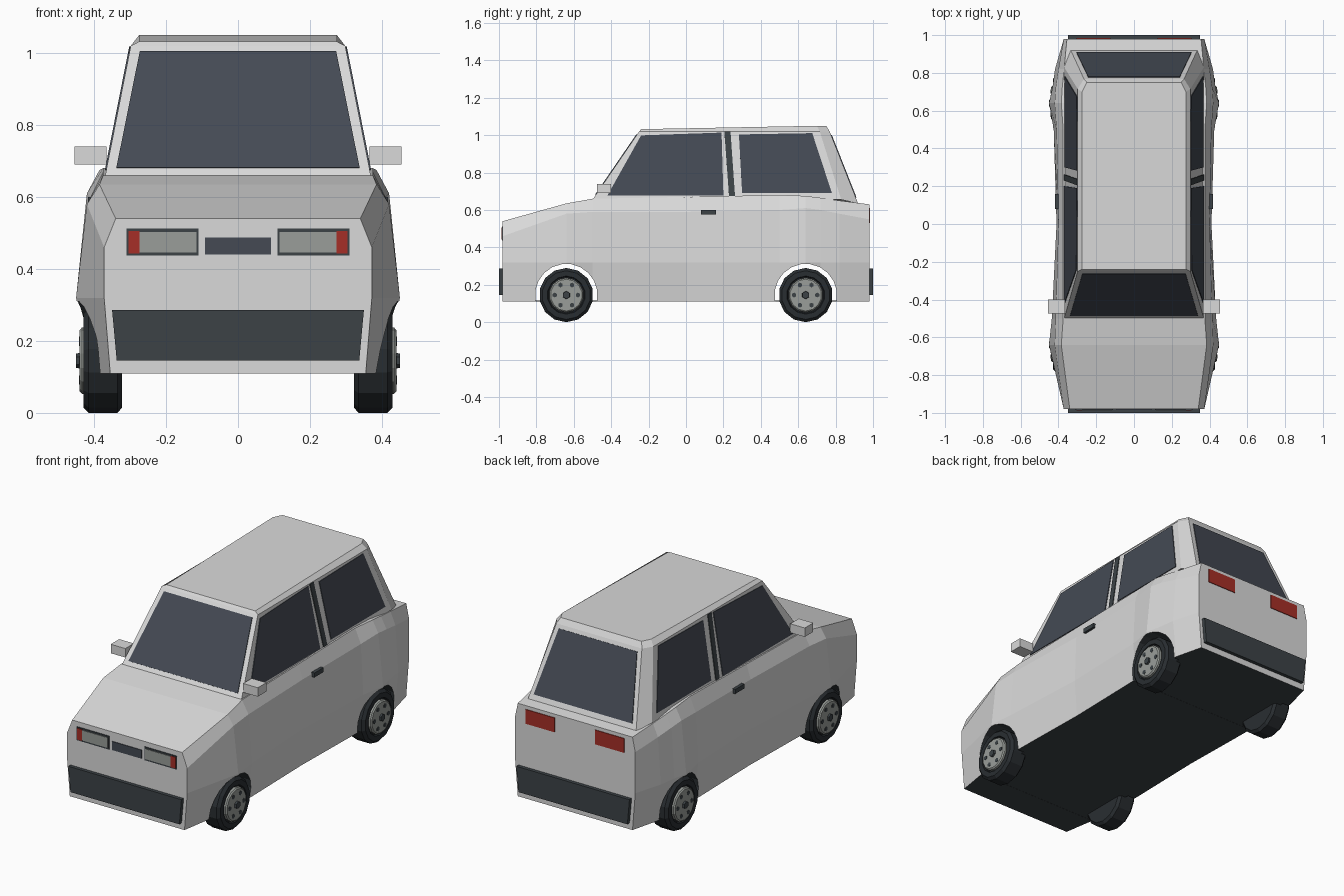
import bpy, bmesh, math
from mathutils import Vector

cube = bpy.data.objects.get("Cube")
if cube:
    bpy.data.objects.remove(cube, do_unlink=True)


def material(name, r, g, b):
    m = bpy.data.materials.new(name)
    m.use_nodes = True
    m.diffuse_color = (r, g, b, 1)
    m.node_tree.nodes["Principled BSDF"].inputs["Base Color"].default_value = (r, g, b, 1)
    return m


PAINT = material("white paint", .70, .70, .70)
GLASS = material("tinted glass", .058, .068, .088)
TRIM = material("dark trim", .045, .055, .062)
RUBBER = material("tyre rubber", .022, .027, .031)
METAL = material("grey lens and rim", .32, .34, .32)
RED = material("red lamp", .38, .028, .02)


def finish(name, bm, *mats):
    bmesh.ops.recalc_face_normals(bm, faces=bm.faces)
    mesh = bpy.data.meshes.new(name)
    bm.to_mesh(mesh)
    bm.free()
    for m in mats:
        mesh.materials.append(m)
    ob = bpy.data.objects.new(name, mesh)
    bpy.context.collection.objects.link(ob)
    return ob


def loft(name, rings, *mats):
    """Join closed rings of points and cap both ends."""
    bm = bmesh.new()
    rows = [[bm.verts.new(p) for p in ring] for ring in rings]
    n = len(rows[0])
    for a, b in zip(rows, rows[1:]):
        for i in range(n):
            j = (i + 1) % n
            bm.faces.new((a[i], a[j], b[j], b[i]))
    bm.faces.new(rows[0])
    bm.faces.new(rows[-1])
    return finish(name, bm, *mats)


def plate(name, pts, mat, thick=.008):
    """Flat panel centred on the plane of its corners."""
    pts = [Vector(p) for p in pts]
    n = (pts[1] - pts[0]).cross(pts[2] - pts[0]).normalized() * thick / 2
    return loft(name, [[p - n for p in pts], [p + n for p in pts]], mat)


def end_plate(name, x0, x1, z0, z1, y, mat, thick=.008):
    return plate(name, [(x0, y, z0), (x1, y, z0), (x1, y, z1), (x0, y, z1)], mat, thick)


def box(name, lo, hi, mat):
    (a, b, c), (d, e, f) = lo, hi
    return loft(name, [[(a, b, z), (d, b, z), (d, e, z), (a, e, z)] for z in (c, f)], mat)


def lathe(name, profile, segs, mat, side, y, z):
    """Turn (x, radius) pairs about an axle along x."""
    return loft(name, [[(side * x, y + r * math.cos(math.tau * (i + .5) / segs),
                         z + r * math.sin(math.tau * (i + .5) / segs))
                        for i in range(segs)] for x, r in profile], mat)


AXLE, HUB_Z, FLOOR, ARCH = .64, .145, .11, .167

# Lower body: y, sill x, flank x, (upper x, z), (shoulder x, z)
sections = [
    (-.98, .355, .372, (.372, .46), (.34, .54)),
    (-.64, .41, .45, (.42, .58), (.385, .635)),
    (-.50, .405, .435, (.415, .59), (.375, .66)),
    (0, .395, .41, (.40, .59), (.375, .67)),
    (.50, .405, .425, (.41, .60), (.375, .68)),
    (.64, .41, .45, (.42, .61), (.385, .675)),
    (.72, .405, .432, (.415, .60), (.38, .665)),
    (.82, .395, .418, (.40, .58), (.37, .65)),
    (.98, .355, .372, (.372, .55), (.355, .63))]
rings = []
for y, sill, flank, upper, shoulder in sections:
    half = [(sill, FLOOR), (flank, .32), upper, shoulder]
    rings.append([(x, y, z) for x, z in half] + [(-x, y, z) for x, z in reversed(half)])
body = loft("body", rings, PAINT, TRIM)

# Wheel arches cut through the body
for y in (-AXLE, AXLE):
    cutter = lathe("arch_cutter", [(-.6, ARCH), (.6, ARCH)], 20, TRIM, 1, y, HUB_Z)
    cutter.hide_render = True
    mod = body.modifiers.new("arch", "BOOLEAN")
    mod.object, mod.operation, mod.solver = cutter, "DIFFERENCE", "EXACT"
    bpy.context.view_layer.update()
    cut = bpy.data.meshes.new_from_object(
        body.evaluated_get(bpy.context.evaluated_depsgraph_get()))
    body.modifiers.clear()
    body.data = cut
    bpy.data.objects.remove(cutter, do_unlink=True)
body.data.name = "body"

# Dark underside and arch linings
for f in body.data.polygons:
    c = f.center
    lining = math.hypot(abs(c.y) - AXLE, c.z - HUB_Z) < ARCH + .003 and abs(f.normal.x) < .2
    f.material_index = 1 if lining or f.normal.z < -.9 else 0
box("floor_pan", (-.36, -.9, FLOOR + .001), (.36, .9, FLOOR + .006), TRIM)

# Cabin with chamfered rear pillars and roof edges
BELT, EAVE = .655, 1.02


def cabin_ring(front, side, rear):
    pts = [front, side, rear]
    return pts + [(-x, y, z) for x, y, z in reversed(pts)]


loft("cabin", [
    cabin_ring((.37, -.5, BELT), (.37, .83, BELT), (.335, .92, .635)),
    cabin_ring((.298, -.25, EAVE), (.298, .715, EAVE), (.265, .768, EAVE)),
    cabin_ring((.275, -.24, 1.032), (.275, .70, 1.05), (.25, .75, 1.05))], PAINT)


def slope(a, b, z, z0=BELT):
    return a + (b - a) * (z - z0) / (EAVE - z0)


# Windscreen and rear window
def screen(name, y0, y1, z0, low, high):
    pts = [(x, slope(y0, y1, z, z0), z)
           for x, z in (low, high, (-high[0], high[1]), (-low[0], low[1]))]
    plate(name, pts, GLASS)


screen("windscreen", -.5, -.25, BELT, (.338, .68), (.273, 1.003))
screen("rear_window", .92, .768, .635, (.305, .665), (.242, 1.0))

# Side windows and the dark door pillar as (y, z) outlines
side_panels = {
    "front_window": ([(-.42, .677), (.20, .677), (.19, 1.013), (-.24, .998)], GLASS),
    "pillar_strip": ([(.23, .675), (.262, .675), (.238, 1.018), (.205, 1.018)], TRIM),
    "back_window": ([(.30, .69), (.78, .69), (.675, 1.01), (.283, 1.003)], GLASS)}

for side, tag in ((1, "left"), (-1, "right")):
    for name, (outline, mat) in side_panels.items():
        plate(f"{tag}_{name}", [(side * slope(.37, .298, z), y, z) for y, z in outline], mat)

    # Mirrors and door handles
    lo, hi = sorted((side * .365, side * .455))
    box(f"{tag}_mirror", (lo, -.475, .69), (hi, -.40, .74), PAINT)
    lo, hi = sorted((side * .39, side * .417))
    box(f"{tag}_door_handle", (lo, .08, .575), (hi, .16, .60), TRIM)

    # Lamps
    end_plate(f"{tag}_lamp_frame", side * .11, side * .31, .437, .512, -.98, TRIM)
    end_plate(f"{tag}_headlamp", side * .116, side * .274, .446, .503, -.983, METAL)
    end_plate(f"{tag}_indicator", side * .274, side * .304, .443, .506, -.983, RED)
    end_plate(f"{tag}_tail_lamp", side * .125, side * .305, .53, .61, .98, RED)

    # Wheels
    for y, end in ((-AXLE, "front"), (AXLE, "back")):
        name = f"{tag}_{end}"
        lathe(name + "_tyre", [(.322, .13), (.335, HUB_Z), (.415, HUB_Z), (.43, .13),
                               (.43, .102), (.42, .098)], 14, RUBBER, side, y, HUB_Z)
        lathe(name + "_rim", [(.40, .092), (.434, .092), (.44, .085)],
              14, METAL, side, y, HUB_Z)
        lathe(name + "_hub", [(.43, .023), (.45, .02)], 6, TRIM, side, y, HUB_Z)
        for k in range(6):
            a = math.tau * k / 6
            lathe(f"{name}_rim_hole_{k}", [(.437, .013), (.442, .013)], 6, TRIM,
                  side, y + .062 * math.cos(a), HUB_Z + .062 * math.sin(a))

# Grille and bumpers
end_plate("grille", -.092, .092, .44, .488, -.98, GLASS)
for y, name in ((-.99, "front_bumper"), (.99, "rear_bumper")):
    plate(name, [(-.337, y, .145), (.337, y, .145), (.35, y, .286), (-.35, y, .286)], TRIM, .02)
